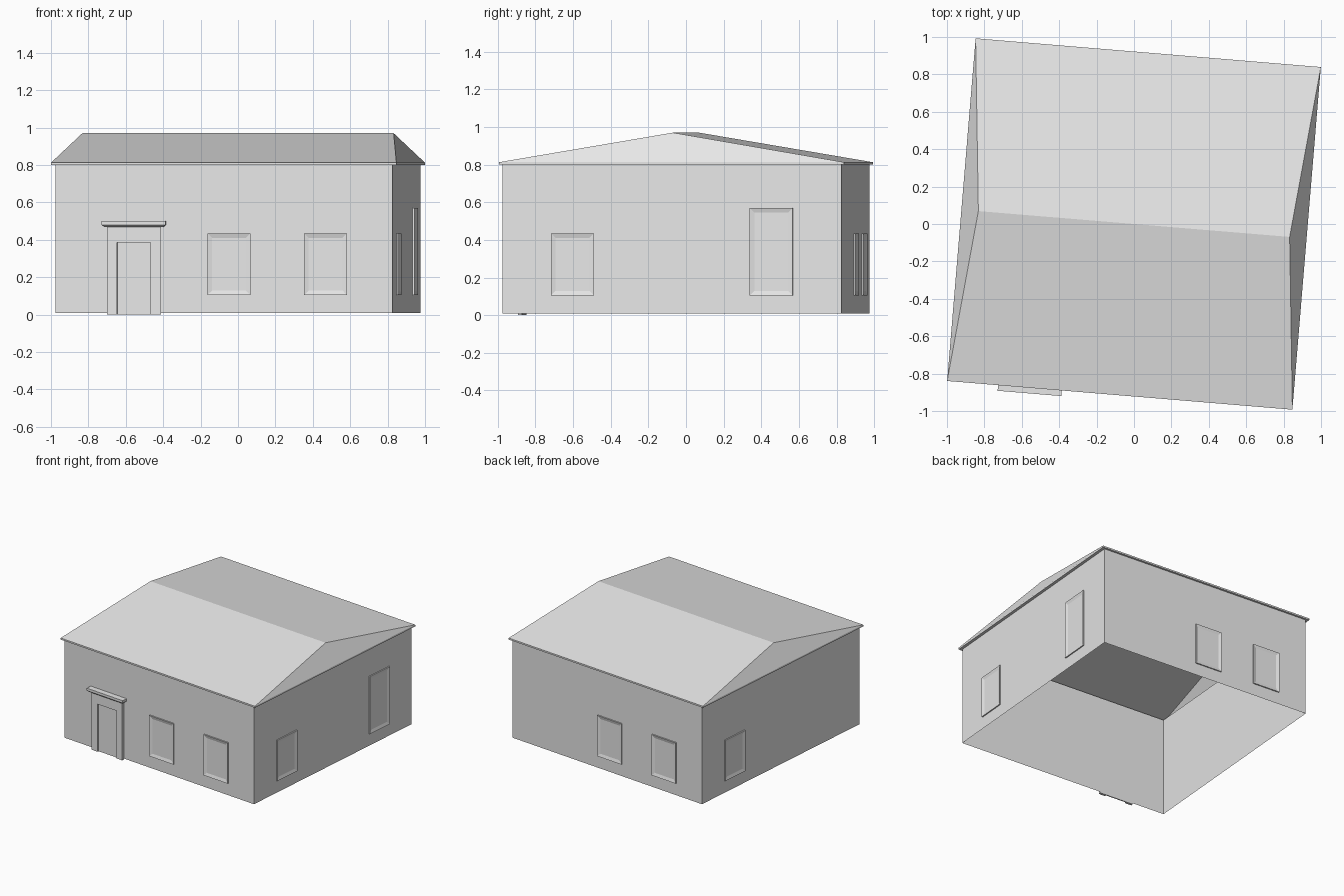
import bpy, bmesh, math
from mathutils import Matrix, Vector

cube = bpy.data.objects.get("Cube")
if cube:
    bpy.data.objects.remove(cube)

TURN = Matrix.Rotation(math.radians(-4.75), 4, "Z")
HALF = 0.903          # half width of the square wall shell
BASE, EAVE = 0.008, 0.8

grey = bpy.data.materials.new("plain_grey")
grey.use_nodes = True
grey.diffuse_color = (0.8, 0.8, 0.8, 1)
grey.node_tree.nodes["Principled BSDF"].inputs["Base Color"].default_value = (0.8, 0.8, 0.8, 1)


def finish(name, bm, place=None):
    """Turn a bmesh into a placed grey object."""
    mesh = bpy.data.meshes.new(name)
    bm.to_mesh(mesh)
    bm.free()
    mesh.materials.append(grey)
    obj = bpy.data.objects.new(name, mesh)
    bpy.context.collection.objects.link(obj)
    obj.matrix_world = TURN @ (place or Matrix())
    return obj


def rectangle(bm, hx, hy, z):
    return [bm.verts.new((sx * hx, sy * hy, z))
            for sx, sy in ((-1, -1), (1, -1), (1, 1), (-1, 1))]


def band(bm, low, high):
    """Join two rings of four corners with quads."""
    for i in range(4):
        j = (i + 1) % 4
        bm.faces.new((low[i], low[j], high[j], high[i]))


def on_wall(side):
    """Local frame of a wall: x along it, -y outward."""
    turn = {"front": 0, "left": 90, "back": 180, "right": 270}[side]
    return Matrix.Rotation(math.radians(turn), 4, "Z") @ Matrix.Translation((0, -HALF, 0))


def plate(name, outline, depth, side):
    """Extrude an (x, z) outline outward from a wall."""
    bm = bmesh.new()
    face = bm.faces.new([bm.verts.new((x, 0, z)) for x, z in outline])
    out = bmesh.ops.extrude_face_region(bm, geom=[face])["geom"]
    verts = [v for v in out if isinstance(v, bmesh.types.BMVert)]
    bmesh.ops.translate(bm, verts=verts, vec=(0, -depth, 0))
    bmesh.ops.recalc_face_normals(bm, faces=bm.faces)
    return finish(name, bm, on_wall(side))


def window(name, side, x, top):
    """Raised frame with a sunken pane."""
    bm = bmesh.new()
    low, width, depth = 0.105, 0.23, 0.009
    size = Matrix.Diagonal((width, depth, top - low, 1))
    spot = Matrix.Translation((x, -depth / 2, (low + top) / 2))
    bmesh.ops.create_cube(bm, size=1, matrix=spot @ size)
    bm.normal_update()
    pane = min(bm.faces, key=lambda f: f.calc_center_median().y)
    bmesh.ops.inset_region(bm, faces=[pane], thickness=0.035)
    bmesh.ops.translate(bm, verts=pane.verts, vec=(0, depth - 0.002, 0))
    finish(name, bm, on_wall(side))


# Open wall shell
bm = bmesh.new()
band(bm, rectangle(bm, HALF, HALF, BASE), rectangle(bm, HALF, HALF, EAVE + 0.004))
finish("walls", bm)

# Hipped roof shell with a soffit, a thin fascia and a short hip at each end
bm = bmesh.new()
inner = rectangle(bm, HALF, HALF, EAVE)
soffit = rectangle(bm, 0.926, 0.919, EAVE)
edge = rectangle(bm, 0.926, 0.919, EAVE + 0.013)
band(bm, inner, soffit)
band(bm, soffit, edge)
ridge_a, ridge_b = (bm.verts.new((x, 0, 0.97)) for x in (-0.835, 0.835))
bm.faces.new((edge[0], edge[1], ridge_b, ridge_a))
bm.faces.new((edge[1], edge[2], ridge_b))
bm.faces.new((edge[2], edge[3], ridge_a, ridge_b))
bm.faces.new((edge[3], edge[0], ridge_a))
finish("roof", bm)

# Windows
for name, side, x, top in (
        ("front_window_middle", "front", 0.027, 0.435),
        ("front_window_end", "front", 0.545, 0.435),
        ("back_window_middle", "back", 0.027, 0.435),
        ("back_window_end", "back", 0.545, 0.435),
        ("left_window", "left", -0.53, 0.435),
        ("left_tall_window", "left", 0.53, 0.57),
        ("right_window", "right", -0.53, 0.435)):
    window(name, side, x, top)

# Doorway: surround, door leaf and flared cornice
DOOR, OUTER, INNER = -0.482, 0.145, 0.09
arch = [(-OUTER, 0), (-INNER, 0), (-INNER, 0.385), (INNER, 0.385),
        (INNER, 0), (OUTER, 0), (OUTER, 0.47), (-OUTER, 0.47)]
plate("door_surround", [(DOOR + x, z) for x, z in arch], 0.02, "front")
leaf = [(-INNER, 0), (INNER, 0), (INNER, 0.385), (-INNER, 0.385)]
plate("door_leaf", [(DOOR + x, z) for x, z in leaf], 0.008, "front")

bm = bmesh.new()
rings = []
for grow, z in ((0.012, 0.468), (0.026, 0.48), (0.026, 0.5)):
    ring = rectangle(bm, OUTER + grow, (0.02 + grow) / 2, z)
    for v in ring:
        v.co += Vector((DOOR, -(0.02 + grow) / 2, 0))
    rings.append(ring)
band(bm, rings[0], rings[1])
band(bm, rings[1], rings[2])
bm.faces.new(reversed(rings[0]))
bm.faces.new(rings[2])
finish("door_cornice", bm, on_wall("front"))
